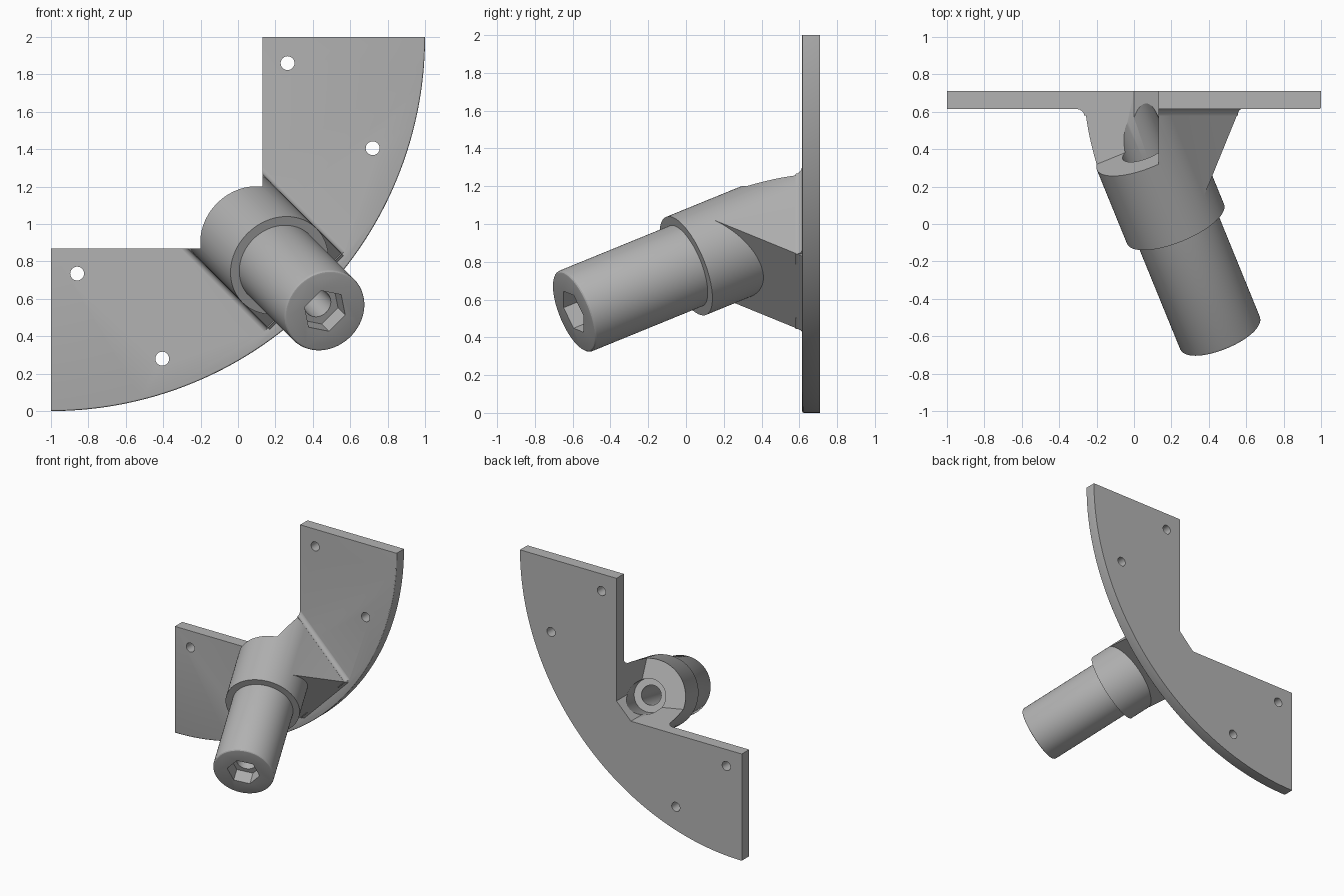
import bpy
import bmesh
from math import cos, sin, tan, pi, radians
from mathutils import Vector

if "Cube" in bpy.data.objects:
    bpy.data.objects.remove(bpy.data.objects["Cube"])

# Frame of the bracket: U runs down the diagonal, W across it, D along the tilted socket
X, Y, Z = Vector((1, 0, 0)), Vector((0, 1, 0)), Vector((0, 0, 1))
U, W = (X - Z).normalized(), (X + Z).normalized()
TILT = radians(30)
D = U * sin(TILT) - Y * cos(TILT)
V = U * cos(TILT) + Y * sin(TILT)
CORNER = Z.copy()
COLLAR = Vector((0.222, 0, 0.778))
BOSS_R, BOSS_LEN, SHAFT_LEN = 0.28, 0.458, 0.687
PLATE_FRONT, PLATE_BACK = 0.615, 0.71

grey = bpy.data.materials.new("plain_grey")
grey.use_nodes = True
grey.diffuse_color = (0.45, 0.45, 0.45, 1)
grey.node_tree.nodes["Principled BSDF"].inputs["Base Color"].default_value = (0.45, 0.45, 0.45, 1)


def ring(radius, count=96):
    return [(radius * cos(2 * pi * i / count), radius * sin(2 * pi * i / count))
            for i in range(count)]


def prism(name, points, origin, a, b, along, start, end, rounding=0, slice_at=None):
    """Extrude a profile; optionally round its end rim, or keep the side behind a plane."""
    layers = [(start, 1), (end, 1)]
    if rounding:
        radius = Vector(points[0]).length
        layers = [(start, 1)] + [
            (end - rounding + rounding * sin(t * pi / 6),
             1 - rounding / radius * (1 - cos(t * pi / 6))) for t in range(4)]
    bm = bmesh.new()
    loops = [[bm.verts.new(origin + (a * p + b * q) * size + along * depth)
              for p, q in points] for depth, size in layers]
    bm.faces.new(loops[0][::-1])
    bm.faces.new(loops[-1])
    for low, high in zip(loops, loops[1:]):
        for i in range(len(low)):
            j = (i + 1) % len(low)
            bm.faces.new((low[i], low[j], high[j], high[i]))
    bm.normal_update()
    if slice_at:
        cut = bmesh.ops.bisect_plane(bm, geom=bm.verts[:] + bm.edges[:] + bm.faces[:],
                                     plane_co=slice_at[0], plane_no=slice_at[1],
                                     clear_outer=True)
        bmesh.ops.holes_fill(bm, edges=[g for g in cut["geom_cut"]
                                        if isinstance(g, bmesh.types.BMEdge)])
        bm.normal_update()
    bmesh.ops.recalc_face_normals(bm, faces=bm.faces[:])
    if bm.calc_volume(signed=True) < 0:
        bmesh.ops.reverse_faces(bm, faces=bm.faces[:])
    mesh = bpy.data.meshes.new(name)
    bm.to_mesh(mesh)
    bm.free()
    mesh.materials.append(grey)
    obj = bpy.data.objects.new(name, mesh)
    bpy.context.collection.objects.link(obj)
    return obj


def volume(mesh):
    bm = bmesh.new()
    bm.from_mesh(mesh)
    result = bm.calc_volume(signed=True)
    bm.free()
    return result


def combine(base, part, operation):
    """Apply a boolean, trying another solver if one gives an implausible solid."""
    before = volume(base.data)
    for solver in ('MANIFOLD', 'EXACT', 'FLOAT'):
        mod = base.modifiers.new(operation, 'BOOLEAN')
        mod.operation, mod.solver, mod.object = operation, solver, part
        bpy.context.view_layer.update()
        graph = bpy.context.evaluated_depsgraph_get()
        mesh = bpy.data.meshes.new_from_object(base.evaluated_get(graph), depsgraph=graph)
        base.modifiers.remove(mod)
        if mesh.polygons and 0.5 < volume(mesh) / before < 3:
            base.data = mesh
            break
    bpy.data.objects.remove(part)


# Quarter-disc mounting plate with a softened front arc
arc = [(2 * sin(i * pi / 192), -2 * cos(i * pi / 192)) for i in range(97)]
bracket = prism("angled_bracket", arc + [(0, 0)], Vector((-1, 0, 2)), X, Z, -Y,
                -PLATE_BACK, -PLATE_FRONT, rounding=0.01)

# Thick socket collar running back into the plate, and the slimmer shaft
solids = [
    prism("collar", ring(BOSS_R), COLLAR, W, V, D, -1.2, 0,
          slice_at=(Y * 0.69, Y)),
    prism("shaft", ring(0.23), COLLAR, W, V, D, -0.1, SHAFT_LEN, rounding=0.015),
]

# Triangular support under the collar, flush with its sides
slope = tan(TILT)
deep = 0.66
support = [(0.239, 0.13), (0.164 + slope * deep, deep), (0.314 - slope * deep, deep)]
half = BOSS_R - 0.0007
solids.append(prism("support", support, CORNER, U, Y, W, -half, half))

# Concave fillets where the support meets the plate
f = 0.035
foot = PLATE_FRONT + 0.001
for side in (-1, 1):
    curve = [(side * (BOSS_R + f - f * cos(t * pi / 12)),
              foot - f + f * sin(t * pi / 12)) for t in range(7)]
    fillet = curve + [(side * (BOSS_R + f), 0.64), (side * 0.2, 0.64),
                      (side * 0.2, foot - f)]
    solids.append(prism("fillet", fillet, CORNER, W, Y, U, -0.3, 0.505))
for part in solids:
    combine(bracket, part, 'UNION')

# Inner corner notch, stopping at the flat rear end of the collar
notch = [(0, 0.87), (0.13, 1.0), (0.13, 2.2), (-1.2, 2.2), (-1.2, 0.87)]
cuts = [prism("notch", notch, Vector(), X, Z, Y, -1, 1,
              slice_at=(COLLAR - D * BOSS_LEN, D))]

# Bore, rear counterbore and hexagonal pocket along the socket
cuts += [
    prism("bore", ring(0.075, 48), COLLAR, W, V, D, -0.6, SHAFT_LEN - 0.05),
    prism("counterbore", ring(0.13, 64), COLLAR, W, V, D, -1.0, 0.1 - BOSS_LEN),
    prism("hex_pocket", ring(0.123, 6), COLLAR, W, V, D, SHAFT_LEN - 0.11, SHAFT_LEN + 0.1),
]

# Screw holes, mirrored across the diagonal
for x, z in ((0.265, 1.86), (0.72, 1.405)):
    for hx, hz in ((x, z), (1 - z, 1 - x)):
        cuts.append(prism("screw_hole", ring(0.037, 32), Vector((hx, 0, hz)),
                          X, Z, Y, 0.5, 0.9))
for part in cuts:
    combine(bracket, part, 'DIFFERENCE')

bpy.ops.object.select_all(action='DESELECT')
bracket.select_set(True)
bpy.context.view_layer.objects.active = bracket
bpy.ops.object.shade_smooth_by_angle(angle=radians(25))
